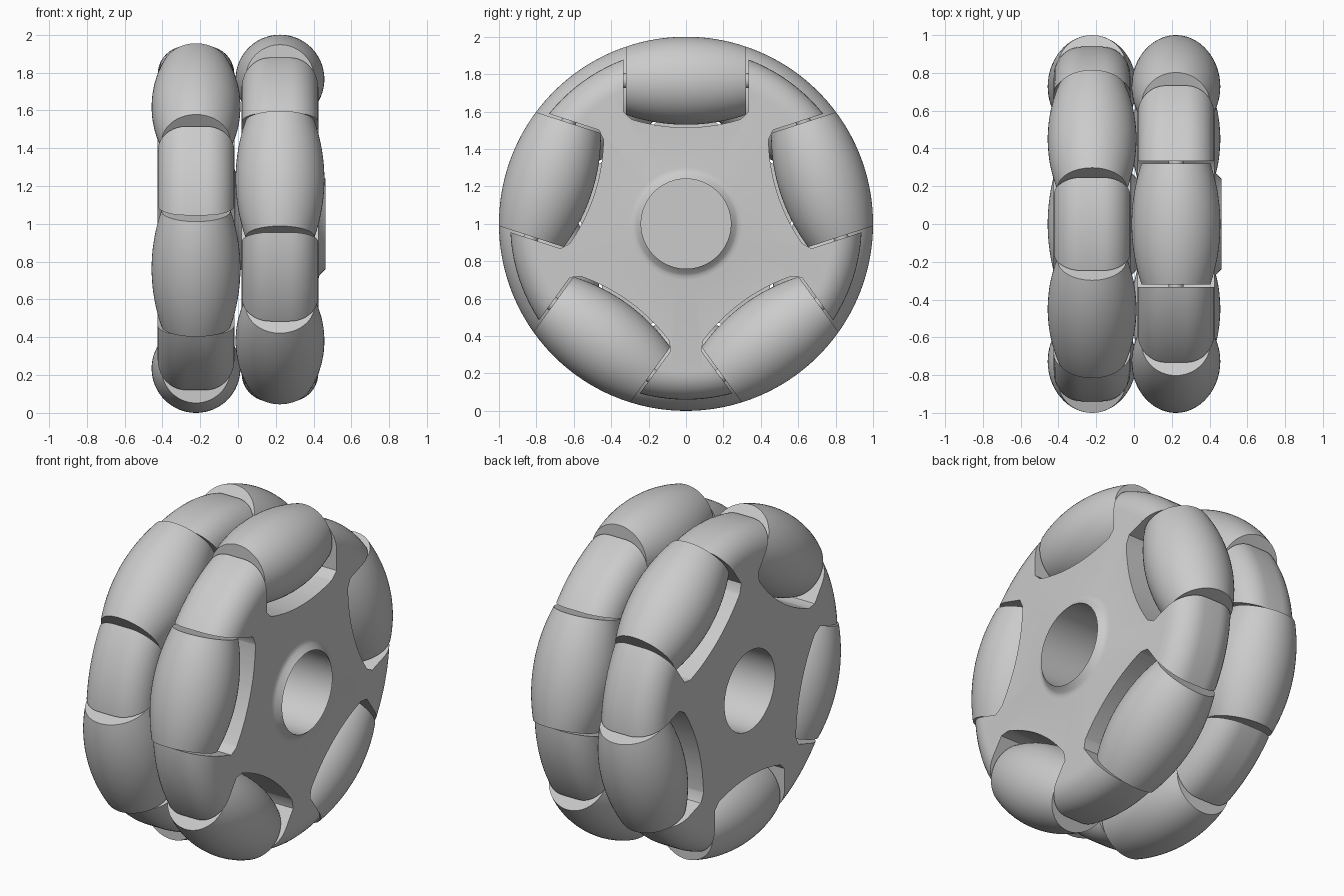
import bpy, bmesh
from math import sin, cos, pi, sqrt, radians
from mathutils import Matrix, Vector

cube = bpy.data.objects.get("Cube")
if cube:
    bpy.data.objects.remove(cube, do_unlink=True)

COUNT = 5            # rollers per row
AXIS_R = 0.765       # distance of roller axles from the wheel axis
HALF_LEN = 0.32      # half length of a roller
HALF_W = 0.203       # half width of a wheel body
RIM_R = 0.94
BORE_R = 0.24
ROW_X = 0.222
CENTRE = Vector((0, 0, 1))

grey = bpy.data.materials.new("plain grey")
grey.use_nodes = True
grey.diffuse_color = (0.6, 0.6, 0.6, 1)
grey.node_tree.nodes["Principled BSDF"].inputs["Base Color"].default_value = (0.6, 0.6, 0.6, 1)


def to_mesh(bm, name):
    bmesh.ops.recalc_face_normals(bm, faces=bm.faces)
    mesh = bpy.data.meshes.new(name)
    bm.to_mesh(mesh)
    bm.free()
    mesh.materials.append(grey)
    return mesh


def place(name, mesh, matrix=Matrix()):
    obj = bpy.data.objects.new(name, mesh)
    bpy.context.collection.objects.link(obj)
    obj.matrix_world = matrix
    return obj


def activate(obj):
    bpy.ops.object.select_all(action='DESELECT')
    obj.select_set(True)
    bpy.context.view_layer.objects.active = obj


def smooth(obj):
    activate(obj)
    bpy.ops.object.shade_smooth_by_angle(angle=radians(30))


def lathe(name, profile, axis, steps, closed):
    """Spin (along axis, radius) points; open profiles start and end on the axis."""
    axis = Vector(axis)
    bm = bmesh.new()
    verts = [bm.verts.new(axis * a + Vector((0, 0, r))) for a, r in profile]
    pairs = list(zip(verts, verts[1:]))
    if closed:
        pairs.append((verts[-1], verts[0]))
    edges = [bm.edges.new(p) for p in pairs]
    bmesh.ops.spin(bm, geom=verts + edges, cent=(0, 0, 0), axis=axis,
                   angle=2 * pi, steps=steps, use_duplicate=False)
    bmesh.ops.remove_doubles(bm, verts=bm.verts, dist=1e-5)
    return to_mesh(bm, name)


# Wheel body profile: rounded rim, flat sides, raised boss on the +x side
corner = 0.15
flat = HALF_W - corner
arc = [(corner * sin(t), corner * cos(t)) for t in (i * pi / 20 for i in range(11))]
rim = [(-flat - s, RIM_R - corner + c) for s, c in reversed(arc)]
rim += [(flat + s, RIM_R - corner + c) for s, c in arc]
body_profile = ([(-HALF_W, BORE_R)] + rim +
                [(HALF_W, 0.3), (HALF_W + 0.003, 0.28), (HALF_W + 0.01, 0.267),
                 (HALF_W + 0.037, BORE_R)])
body_mesh = lathe("wheel_body", body_profile, (1, 0, 0), 120, True)

# Pocket cutter: one through-slot per roller, its floor following the roller
wall = HALF_LEN + 0.013
ys = [wall * (i / 8 - 1) for i in range(17)]
floor = [(y, 1.515 - sqrt(1 - y * y)) for y in ys[1:-1]]
side_z = 1.515 - sqrt(1 - wall * wall) + 0.025
outline = [(-wall, 1.2), (-wall, side_z)] + floor + [(wall, side_z), (wall, 1.2)]
bm = bmesh.new()
for k in range(COUNT):
    turn = Matrix.Rotation(k * 2 * pi / COUNT, 3, 'X')
    face = bm.faces.new([bm.verts.new(turn @ Vector((-0.4, y, z))) for y, z in outline])
    made = bmesh.ops.extrude_face_region(bm, geom=[face])["geom"]
    bmesh.ops.translate(bm, vec=(0.8, 0, 0),
                        verts=[g for g in made if isinstance(g, bmesh.types.BMVert)])
cutter = place("pocket_cutter", to_mesh(bm, "pocket_cutter"))
cutter.hide_render = True

body = place("right_wheel_body", body_mesh)
cut = body.modifiers.new("pockets", 'BOOLEAN')
cut.operation = 'DIFFERENCE'
cut.solver = 'EXACT'
cut.object = cutter
activate(body)
bpy.ops.object.modifier_apply(modifier=cut.name)
bpy.data.objects.remove(cutter, do_unlink=True)
smooth(body)

# Barrel roller whose crown follows the wheel's outer circle, and its axle pin
crown = [(HALF_LEN * (i / 12 - 1)) for i in range(25)]
roller_profile = ([(-HALF_LEN, 0)] + [(y, sqrt(1 - y * y) - AXIS_R) for y in crown] +
                  [(HALF_LEN, 0)])
roller_mesh = lathe("roller", roller_profile, (0, 1, 0), 64, False)
pin = HALF_LEN + 0.03
pin_mesh = lathe("axle_pin", [(-pin, 0), (-pin, 0.04), (pin, 0.04), (pin, 0)],
                 (0, 1, 0), 24, False)

# Two rows, the second turned half a roller pitch
for side, x, angle in (("right", ROW_X, 0), ("left", -ROW_X, pi)):
    row = Matrix.Translation(CENTRE + Vector((x, 0, 0))) @ Matrix.Rotation(angle, 4, 'X')
    if side == "right":
        body.matrix_world = row
    else:
        place("left_wheel_body", body.data, row)
    for k in range(COUNT):
        spot = (row @ Matrix.Rotation(k * 2 * pi / COUNT, 4, 'X')
                @ Matrix.Translation((0, 0, AXIS_R)))
        roller = place(f"{side}_roller_{k + 1}", roller_mesh, spot)
        axle = place(f"{side}_axle_pin_{k + 1}", pin_mesh, spot)
        if side == "right" and k == 0:
            smooth(roller)
            smooth(axle)

# Wall closing the bore between the rows
wall_mesh = lathe("bore_wall", [(-0.01, 0), (-0.01, 0.245), (0.01, 0.245), (0.01, 0)],
                  (1, 0, 0), 120, False)
smooth(place("bore_wall", wall_mesh, Matrix.Translation(CENTRE)))
